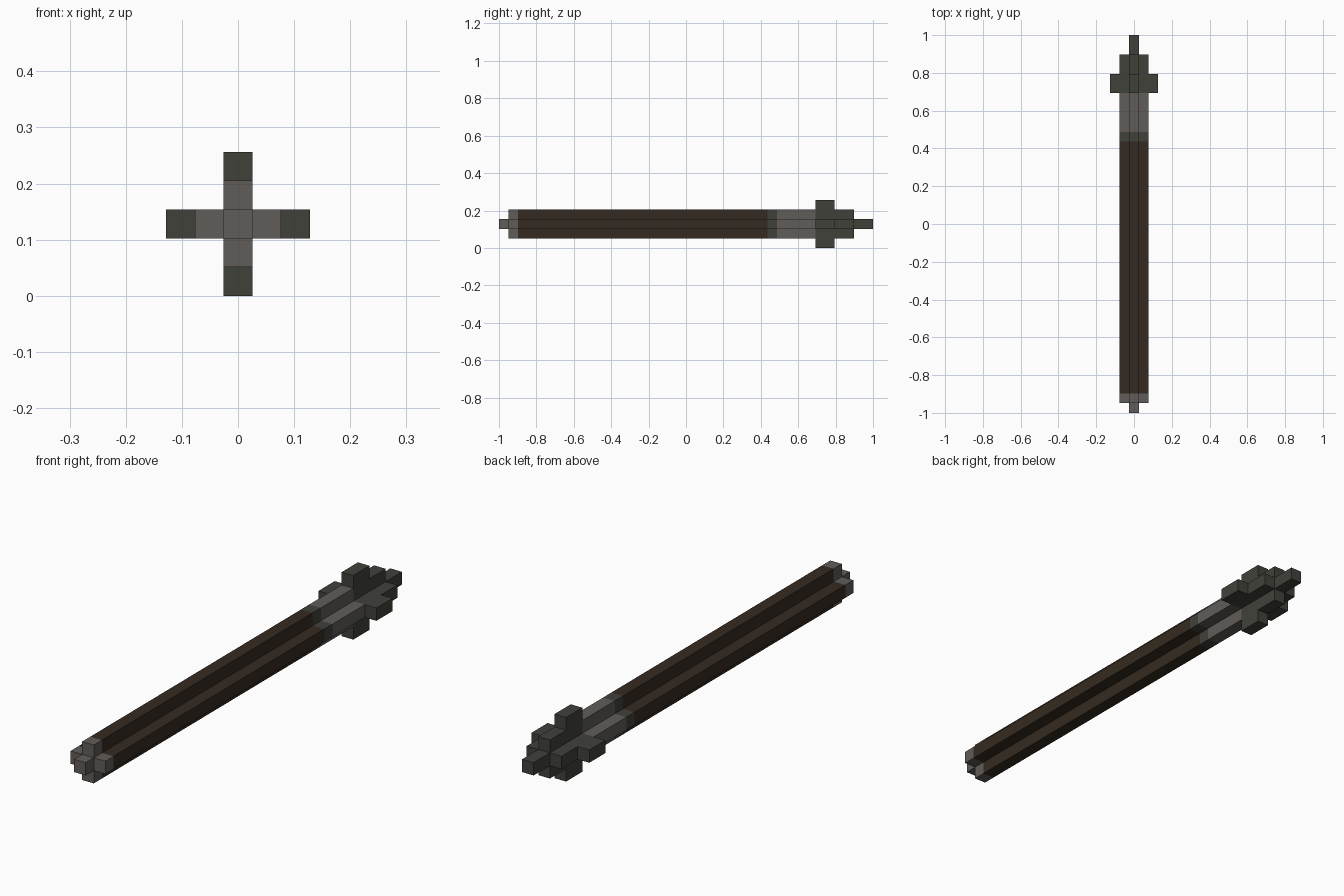
import bpy
import bmesh

cube = bpy.data.objects.get("Cube")
if cube:
    bpy.data.objects.remove(cube, do_unlink=True)

CELLS = 39               # length in block units
U = 2 / CELLS            # size of one block
MID_Z = 2.5 * U          # height of the long axis


def material(name, rgb):
    mat = bpy.data.materials.new(name)
    mat.use_nodes = True
    mat.diffuse_color = (*rgb, 1)
    mat.node_tree.nodes["Principled BSDF"].inputs["Base Color"].default_value = (*rgb, 1)
    return mat


def square():
    return [(0.5, -0.5), (0.5, 0.5), (-0.5, 0.5), (-0.5, -0.5)]


def cross(reach):
    """Plus-shaped outline: one arm turned through four quarters."""
    arm = [(reach, -0.5), (reach, 0.5), (0.5, 0.5)]
    points = []
    for _ in range(4):
        points += arm
        arm = [(-z, x) for x, z in arm]
    return points


def section(name, outline, start, end, mat, front=False, back=False):
    """Extrude an outline along y between two block positions."""
    bm = bmesh.new()
    rings = [[bm.verts.new((x * U, y * U - 1, z * U + MID_Z)) for x, z in outline]
             for y in (start, end)]
    near, far = rings
    for i in range(len(outline)):
        j = (i + 1) % len(outline)
        bm.faces.new((near[i], far[i], far[j], near[j]))
    if front:
        bm.faces.new(near)
    if back:
        bm.faces.new(far[::-1])
    mesh = bpy.data.meshes.new(name)
    bm.to_mesh(mesh)
    bm.free()
    mesh.materials.append(mat)
    obj = bpy.data.objects.new(name, mesh)
    bpy.context.scene.collection.objects.link(obj)
    return obj


grey = material("warm grey metal", (0.120, 0.107, 0.100))
dark = material("dark iron", (0.052, 0.053, 0.043))
brown = material("dark brown wood", (0.036, 0.024, 0.015))

# Butt end
section("butt_knob", square(), 0, 1, grey, front=True)
section("butt_ring", cross(1.5), 1, 2, grey, front=True)

# Shaft, band and neck
section("shaft", cross(1.5), 2, 28, brown)
section("band", cross(1.5), 28, 29, dark)
section("neck", cross(1.5), 29, 33, grey)

# Stepped head
section("head_flanges", cross(2.5), 33, 35, dark, front=True, back=True)
section("head_core", cross(1.5), 35, 37, dark, back=True)
section("head_tip", square(), 37, CELLS, dark, back=True)
